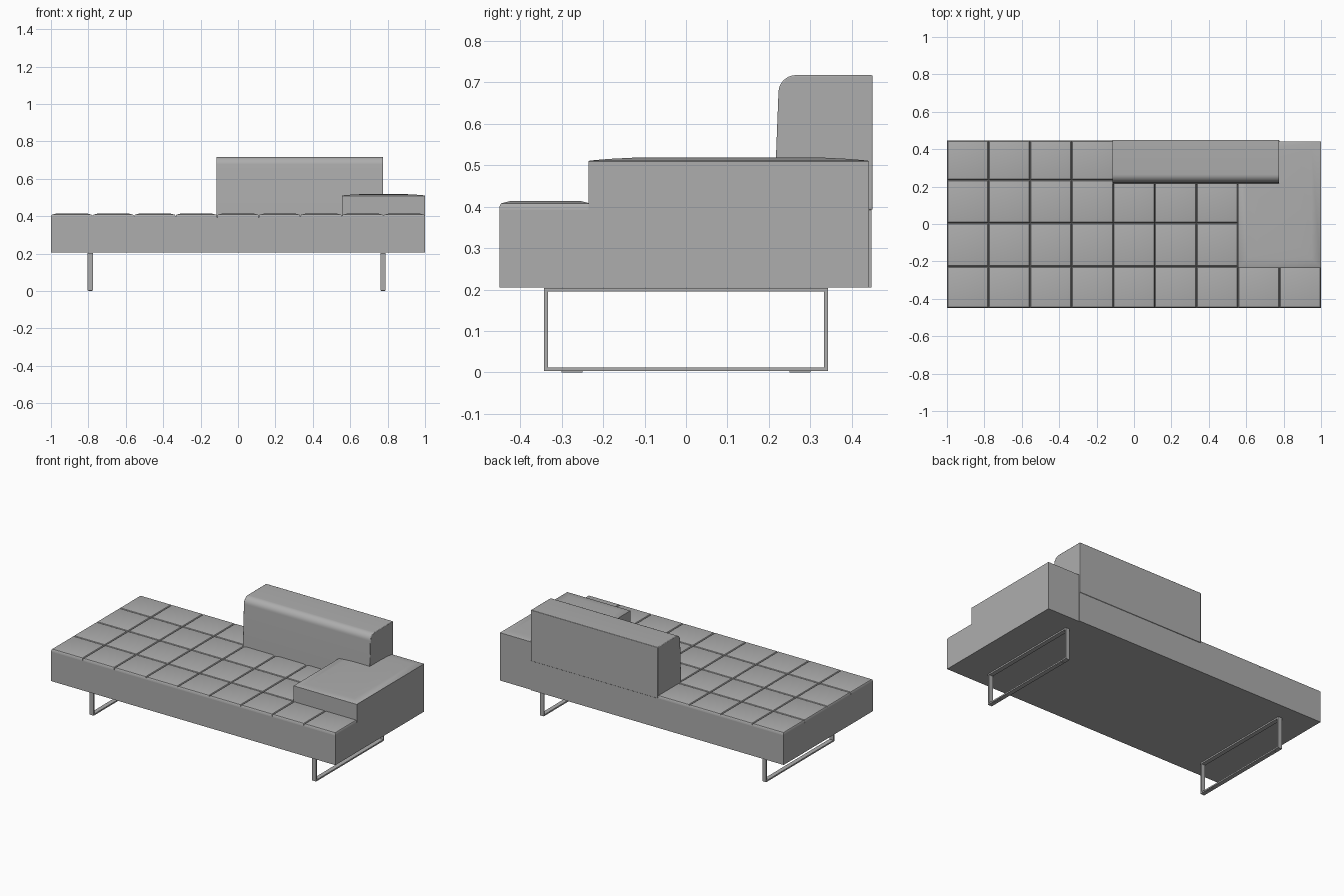
import bpy, bmesh, math
from mathutils import Vector

cube = bpy.data.objects.get("Cube")
if cube:
    bpy.data.objects.remove(cube, do_unlink=True)


def material(name, value):
    mat = bpy.data.materials.new(name)
    mat.use_nodes = True
    colour = (value, value, value, 1)
    mat.diffuse_color = colour
    mat.node_tree.nodes["Principled BSDF"].inputs["Base Color"].default_value = colour
    return mat


GREY = material("soft grey", 0.42)


def finish(name, bm, bevel=0.0):
    bmesh.ops.recalc_face_normals(bm, faces=bm.faces)
    mesh = bpy.data.meshes.new(name)
    bm.to_mesh(mesh)
    bm.free()
    mesh.materials.append(GREY)
    obj = bpy.data.objects.new(name, mesh)
    bpy.context.collection.objects.link(obj)
    bpy.ops.object.select_all(action="DESELECT")
    obj.select_set(True)
    bpy.context.view_layer.objects.active = obj
    if bevel:
        mod = obj.modifiers.new("soft edges", "BEVEL")
        mod.width, mod.segments = bevel, 2
        mod.limit_method = "ANGLE"
        mod.angle_limit = math.radians(40)
    bpy.ops.object.shade_smooth_by_angle(angle=math.radians(35))
    return obj


def prism(name, points, depth, bevel=0.0):
    """Extrude a closed outline of 3D points along depth."""
    bm = bmesh.new()
    face = bm.faces.new([bm.verts.new(p) for p in points])
    new = bmesh.ops.extrude_face_region(bm, geom=[face], use_keep_orig=True)
    verts = [v for v in new["geom"] if isinstance(v, bmesh.types.BMVert)]
    bmesh.ops.translate(bm, verts=verts, vec=Vector(depth))
    return finish(name, bm, bevel)


def add_cushion(bm, x0, x1, y0, y1, rings):
    """Stack shrinking rectangles, each an (inset, height) pair, and cap them."""
    loops = [[bm.verts.new(p) for p in ((x0 + i, y0 + i, z), (x1 - i, y0 + i, z),
                                        (x1 - i, y1 - i, z), (x0 + i, y1 - i, z))]
             for i, z in rings]
    for low, high in zip(loops, loops[1:]):
        for k in range(4):
            n = (k + 1) % 4
            bm.faces.new((low[k], low[n], high[n], high[k]))
    bm.faces.new(loops[-1])


def add_box(bm, x0, x1, y0, y1, z0, z1):
    add_cushion(bm, x0, x1, y0, y1, [(0, z0), (0, z1)])
    bm.faces.new([bm.verts.new(p) for p in ((x0, y0, z0), (x0, y1, z0), (x1, y1, z0), (x1, y0, z0))])


BOTTOM, SEAT = 0.205, 0.392
ARM_FRONT, ARM_BACK, ARM_STEP, ARM_IN = -0.235, 0.441, 0.777, 0.556
FRONT, BACK = -0.45, 0.447

# Base, notched where the armrest reaches the floor of the frame
outline = [(-1, FRONT), (1, FRONT), (1, ARM_FRONT), (ARM_STEP, ARM_FRONT),
           (ARM_STEP, BACK), (-1, BACK)]
prism("base", [(x, y, BOTTOM) for x, y in outline], (0, 0, SEAT - BOTTOM))

# Tufted seat: a grid of slightly crowned squares
bm = bmesh.new()
xs = [-1 + 2 * c / 9 for c in range(10)]
ys = [FRONT, -0.228, 0.005, 0.235, BACK]
for c in range(9):
    for r in range(4):
        under_arm = c >= 7 and r >= 1
        under_back = 4 <= c <= 6 and r == 3
        if not (under_arm or under_back):
            add_cushion(bm, xs[c], xs[c + 1], ys[r], ys[r + 1],
                        [(0, SEAT), (0.001, 0.403), (0.005, 0.408), (0.025, 0.413)])
finish("seat_tufts", bm)

# Armrest body and its crowned top
section = [(ARM_IN, SEAT), (ARM_STEP, SEAT), (ARM_STEP, BOTTOM), (1, BOTTOM),
           (1, 0.505), (ARM_IN, 0.505)]
prism("armrest", [(x, ARM_FRONT, z) for x, z in section], (0, ARM_BACK - ARM_FRONT, 0))
bm = bmesh.new()
add_cushion(bm, ARM_IN, 1, ARM_FRONT, ARM_BACK,
            [(0, 0.505), (0, 0.509), (0.003, 0.511), (0.05, 0.515), (0.11, 0.518)])
finish("armrest_top", bm)

# Backrest with a leaning front and a rounded upper edge
radius = 0.042
arc = [(0.265 - radius * math.cos(a), 0.675 + radius * math.sin(a))
       for a in (math.pi / 2 * k / 8 for k in range(9))]
profile = [(0.45, SEAT), (0.212, SEAT)] + arc + [(0.45, 0.717)]
prism("backrest", [(-0.116, y, z) for y, z in profile], (0.892, 0, 0), 0.003)

# Sled legs: rectangular frames of flat bar with small floor pads
HALF, BAR = 0.342, 0.009
for side, x in (("right", -0.79), ("left", 0.775)):
    x0, x1 = x - 0.014, x + 0.014
    bm = bmesh.new()
    for z in (0.003, 0.195):
        add_box(bm, x0, x1, -HALF, HALF, z, z + BAR)
    for y in (-HALF, HALF - BAR):
        add_box(bm, x0, x1, y, y + BAR, 0.003 + BAR, 0.195)
    for y in (-0.275, 0.275):
        add_box(bm, x0 + 0.004, x1 - 0.004, y - 0.025, y + 0.025, 0, 0.003)
    finish(side + "_sled_leg", bm)
